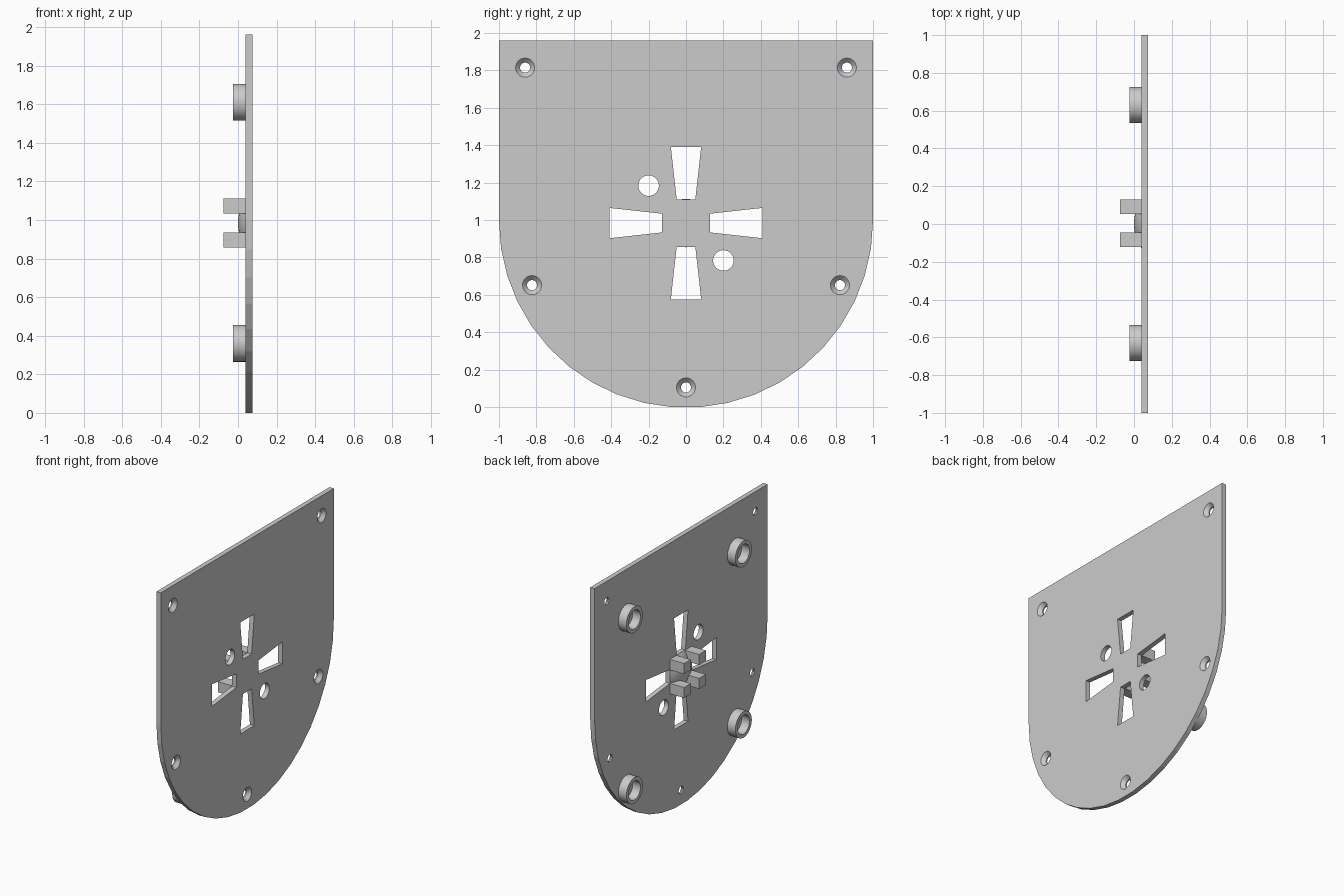
import bpy, bmesh
from math import sin, cos, pi, radians, sqrt

if "Cube" in bpy.data.objects:
    bpy.data.objects.remove(bpy.data.objects["Cube"])

BACK, FACE = 0.04, 0.075      # plate thickness along x
MID = 0.984                   # height of the central pattern

grey = bpy.data.materials.new("light_grey")
grey.use_nodes = True
color = (0.6, 0.6, 0.6, 1)
grey.diffuse_color = color
grey.node_tree.nodes["Principled BSDF"].inputs["Base Color"].default_value = color


def loft(bm, rings):
    """Closed solid through rings of (x, [(y, z), ...]) with equal counts."""
    loops = [[bm.verts.new((x, y, z)) for y, z in pts] for x, pts in rings]
    n = len(loops[0])
    for a, b in zip(loops, loops[1:]):
        for i in range(n):
            j = (i + 1) % n
            bm.faces.new((a[i], a[j], b[j], b[i]))
    bm.faces.new(loops[0][::-1])
    bm.faces.new(loops[-1])


def circle(y, z, r, n=32):
    return [(y + r * cos(2 * pi * i / n), z + r * sin(2 * pi * i / n)) for i in range(n)]


def finish(bm, name, smooth=False):
    bmesh.ops.recalc_face_normals(bm, faces=bm.faces[:])
    mesh = bpy.data.meshes.new(name)
    bm.to_mesh(mesh)
    bm.free()
    mesh.materials.append(grey)
    ob = bpy.data.objects.new(name, mesh)
    bpy.context.collection.objects.link(ob)
    if smooth:
        bpy.ops.object.select_all(action='DESELECT')
        ob.select_set(True)
        bpy.context.view_layer.objects.active = ob
        bpy.ops.object.shade_smooth_by_angle(angle=radians(30))
    return ob


# Plate: square top, faceted half-round bottom
steps = 21
centre = cos(pi / steps / 2)
outline = [(-cos(pi * i / steps), centre - sin(pi * i / steps)) for i in range(steps + 1)]
outline += [(1, 1.96), (-1, 1.96)]
bm = bmesh.new()
loft(bm, [(BACK, outline), (FACE, outline)])
plate = finish(bm, "plate")

# Cutters for the plate: four tapered slots, two round holes, five countersunk holes
bm = bmesh.new()
slot = [(-0.05, 0.127), (0.05, 0.127), (0.081, 0.408), (-0.081, 0.408)]
for k in range(4):
    c, s = cos(k * pi / 2), sin(k * pi / 2)
    pts = [(c * u - s * v, MID + s * u + c * v) for u, v in slot]
    loft(bm, [(BACK - 0.05, pts), (FACE + 0.05, pts)])
for side in (-1, 1):
    pts = circle(0.2 * side, MID - 0.2 * side, 0.055)
    loft(bm, [(BACK - 0.05, pts), (FACE + 0.05, pts)])
for y, z in ((-0.86, 1.815), (0.86, 1.815), (-0.823, 0.652), (0.823, 0.652), (0, 0.105)):
    loft(bm, [(x, circle(y, z, r)) for x, r in
              ((BACK - 0.05, 0.027), (BACK + 0.01, 0.027), (FACE, 0.051), (FACE + 0.05, 0.051))])
cutter = finish(bm, "hole_cutter")
cutter.hide_render = True
cutter.hide_viewport = True
cut = plate.modifiers.new("holes", 'BOOLEAN')
cut.object = cutter
cut.solver = 'EXACT'

# Raised round cups on the back
for y, y_name in ((-0.63, "right"), (0.63, "left")):
    for z, z_name in ((0.36, "lower"), (1.61, "upper")):
        bm = bmesh.new()
        loft(bm, [(BACK, circle(y, z, 0.095, 48)), (-0.025, circle(y, z, 0.095, 48)),
                  (-0.025, circle(y, z, 0.068, 48)), (BACK - 0.002, circle(y, z, 0.068, 48))])
        finish(bm, f"{z_name}_{y_name}_cup", True)

# Four square pegs around the centre
for sy in (-1, 1):
    for sz in (-1, 1):
        pts = [(0.003 + sy * a, MID + sz * b) for a, b in
               ((0.049, 0.049), (0.126, 0.049), (0.126, 0.126), (0.049, 0.126))]
        bm = bmesh.new()
        loft(bm, [(-FACE, pts), (BACK, pts)])
        finish(bm, "centre_peg")

# Shallow dome between the pegs
rise, rim = 0.04, 0.129
radius = (rim ** 2 + rise ** 2) / (2 * rise)
bm = bmesh.new()
levels = []
for i in range(9):
    r = rim * (1 - i / 8) + 0.0005
    levels.append((BACK - (sqrt(radius ** 2 - r ** 2) - radius + rise), circle(0, MID, r)))
loft(bm, levels)
finish(bm, "centre_dome", True)
